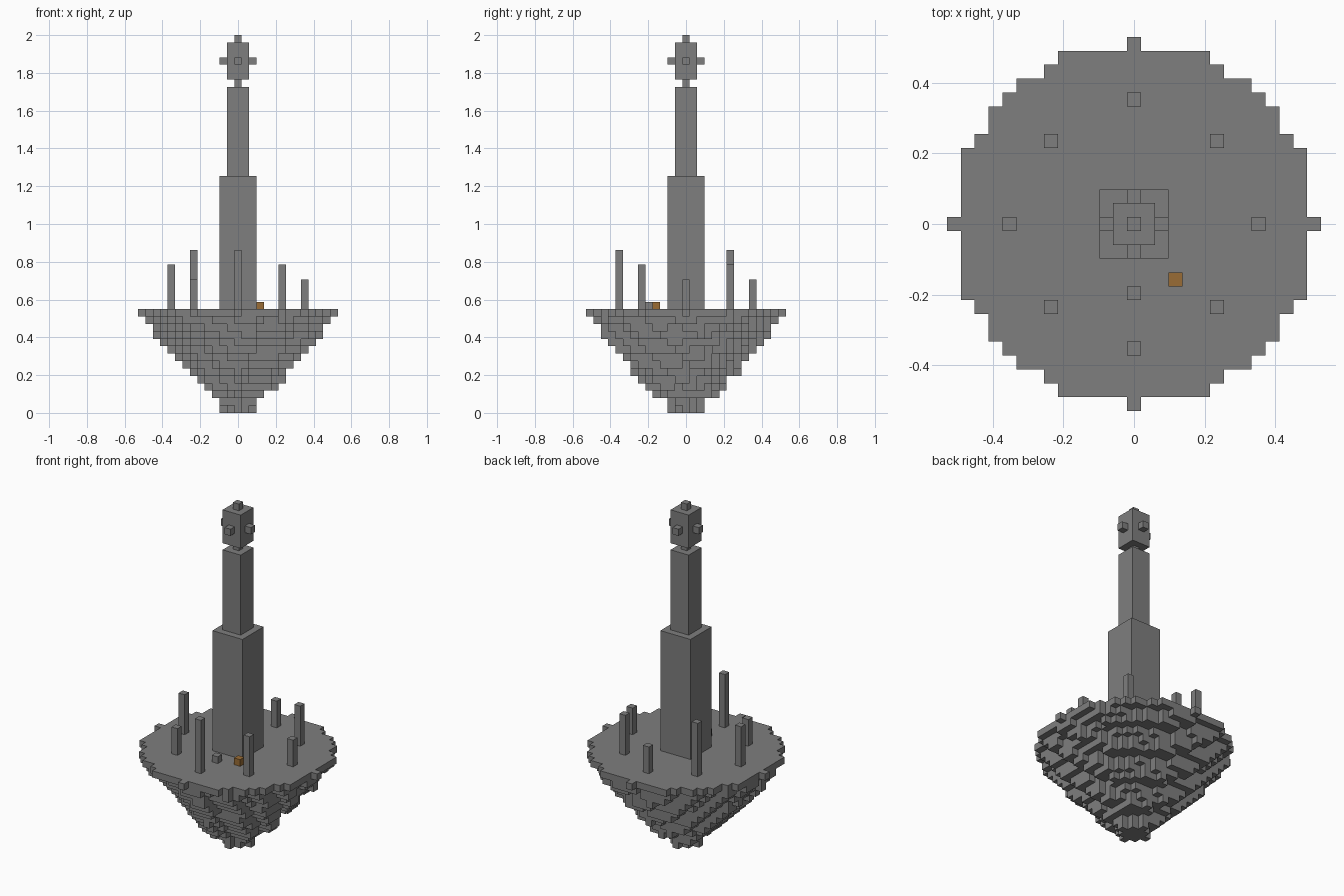
import bpy
import bmesh
import math
from mathutils import Vector

U = 2 / 51          # size of one block
DISC = 13           # deck radius in blocks
DECK = 14           # layers up to the top of the deck

cube = bpy.data.objects.get("Cube")
if cube:
    bpy.data.objects.remove(cube, do_unlink=True)


def make_material(name, colour):
    mat = bpy.data.materials.new(name)
    mat.use_nodes = True
    mat.diffuse_color = colour
    mat.node_tree.nodes["Principled BSDF"].inputs["Base Color"].default_value = colour
    return mat


stone = make_material("grey stone", (0.21, 0.21, 0.21, 1))
amber = make_material("amber wood", (0.32, 0.15, 0.035, 1))


def finish(name, bm, mat):
    mesh = bpy.data.meshes.new(name)
    bm.to_mesh(mesh)
    bm.free()
    mesh.materials.append(mat)
    obj = bpy.data.objects.new(name, mesh)
    bpy.context.collection.objects.link(obj)
    return obj


def box(name, x, y, bottom, top, width=1, depth=None, mat=stone):
    """Box centred on block (x, y), spanning layers bottom to top."""
    bm = bmesh.new()
    bmesh.ops.create_cube(bm, size=U)
    bmesh.ops.scale(bm, vec=(width, depth or width, top - bottom), verts=bm.verts)
    bmesh.ops.translate(bm, vec=Vector((x, y, (bottom + top) / 2)) * U, verts=bm.verts)
    return finish(name, bm, mat)


def blocks(name, cells, mat):
    """Shell of the outer faces of a set of blocks."""
    bm = bmesh.new()
    corners = {}

    def corner(p):
        key = tuple(round(2 * c) for c in p)
        if key not in corners:
            corners[key] = bm.verts.new(p * U)
        return corners[key]

    for cell in cells:
        centre = Vector(cell) + Vector((0, 0, 0.5))
        for axis in range(3):
            for sign in (-1, 1):
                n = Vector((0, 0, 0))
                n[axis] = sign
                if tuple(int(c + n[i]) for i, c in enumerate(cell)) in cells:
                    continue
                a = Vector((n.y, n.z, n.x)) / 2
                b = n.cross(a)
                mid = centre + n / 2
                bm.faces.new([corner(mid + s * a + t * b)
                              for s, t in ((1, 1), (-1, 1), (-1, -1), (1, -1))])
    bmesh.ops.recalc_face_normals(bm, faces=bm.faces)
    return finish(name, bm, mat)


# Round deck over a rough tapering rock
cells = set()
for z in range(DECK):
    radius = DISC * ((z + 1) / DECK) ** 0.8
    for x in range(-DISC, DISC + 1):
        for y in range(-DISC, DISC + 1):
            rough = 0 if z == DECK - 1 else 0.6 * math.sin(0.9 * x + 1.3 * y + 0.8 * z) - 0.1
            if math.hypot(x, y) <= max(radius + rough, 2):
                cells.add((x, y, z))
blocks("floating_rock", cells, stone)

# Stepped tower
box("tower_lower", 0, 0, DECK, 32, 5)
box("tower_upper", 0, 0, 32, 44, 3)
box("tower_neck", 0, 0, 44, 45)
box("lantern_head", 0, 0, 45, 50, 3)
box("lantern_tip", 0, 0, 50, 51)
for i in range(4):
    angle = i * math.pi / 2
    box("lantern_stud", 2 * round(math.cos(angle)), 2 * round(math.sin(angle)), 47, 48)

# Ring of standing pillars, counter-clockwise from +x
for i, height in enumerate((4, 6, 4, 8, 6, 4, 8, 6)):
    angle = i * math.pi / 4
    box("standing_pillar", round(9 * math.cos(angle)), round(9 * math.sin(angle)),
        DECK, DECK + height)

# Small blocks before the tower
box("door_step", 0, -5, DECK, DECK + 1)
box("amber_chest", 3, -4, DECK, DECK + 1, mat=amber)
